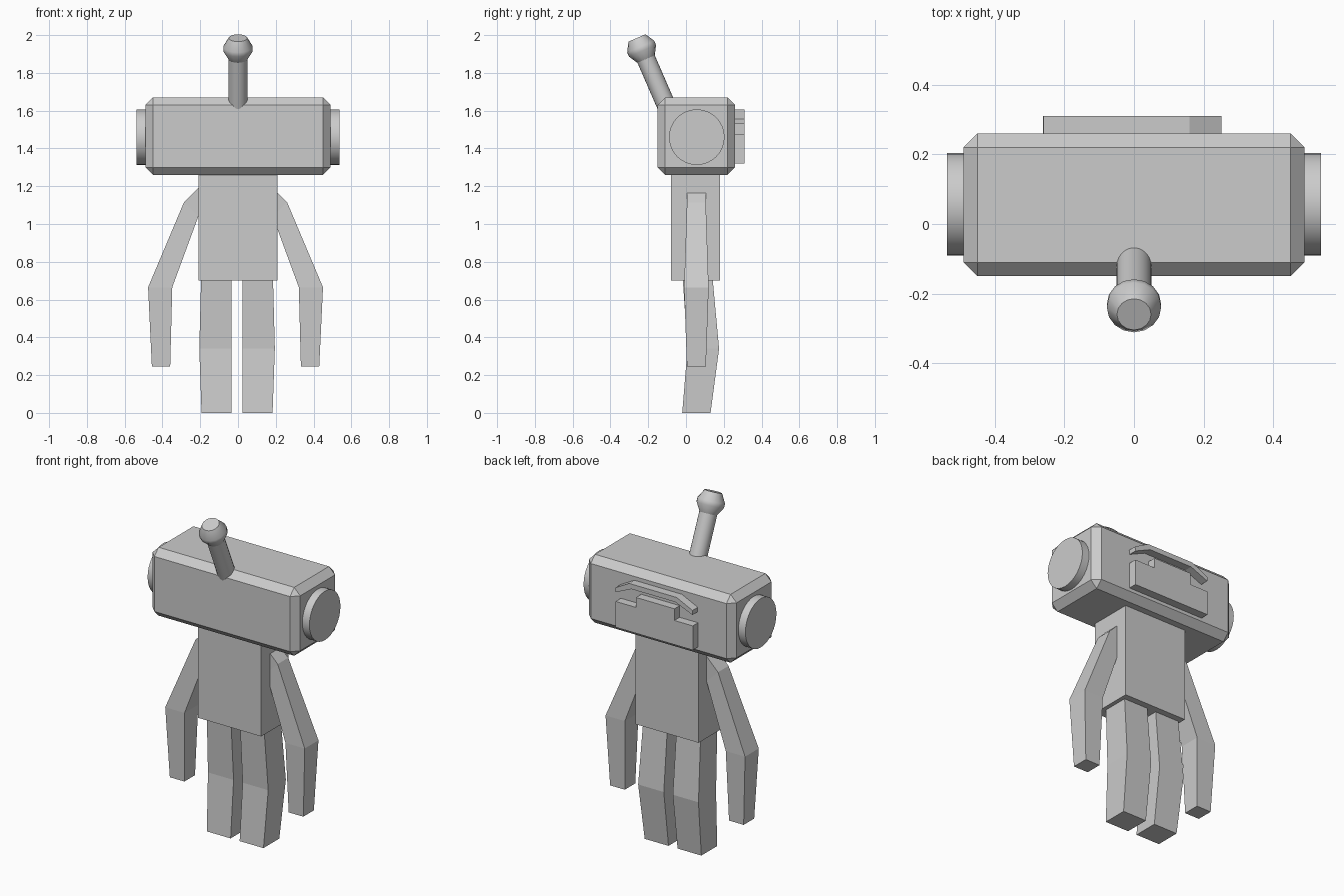
import bpy, bmesh, math
from mathutils import Vector, Matrix

if "Cube" in bpy.data.objects:
    bpy.data.objects.remove(bpy.data.objects["Cube"])


def finish(name, bm):
    bmesh.ops.recalc_face_normals(bm, faces=bm.faces[:])
    me = bpy.data.meshes.new(name)
    bm.to_mesh(me)
    bm.free()
    ob = bpy.data.objects.new(name, me)
    bpy.context.collection.objects.link(ob)
    return ob


def box(name, lo, hi):
    bm = bmesh.new()
    lo, hi = Vector(lo), Vector(hi)
    bmesh.ops.create_cube(bm, size=1, matrix=Matrix.Translation((lo + hi) / 2)
                          @ Matrix.Diagonal((*(hi - lo), 1)))
    return finish(name, bm)


def loft(name, rings):
    """Closed skin through a row of rings with equal point counts."""
    bm = bmesh.new()
    rows = [[bm.verts.new(p) for p in r] for r in rings]
    n = len(rows[0])
    for a, b in zip(rows, rows[1:]):
        for i in range(n):
            j = (i + 1) % n
            bm.faces.new((a[i], a[j], b[j], b[i]))
    bm.faces.new(rows[0])
    bm.faces.new(rows[-1])
    return finish(name, bm)


def lathe(name, base, axis, profile, sides):
    """Revolve (radius, distance) points around an axis."""
    m = Matrix.Translation(base) @ Vector(axis).to_track_quat('Z', 'Y').to_matrix().to_4x4()
    ang = [2 * math.pi * i / sides for i in range(sides)]
    ob = loft(name, [[m @ Vector((r * math.cos(a), r * math.sin(a), h)) for a in ang]
                     for r, h in profile])
    bpy.context.view_layer.objects.active = ob
    ob.select_set(True)
    bpy.ops.object.shade_smooth_by_angle(angle=math.radians(30))
    ob.select_set(False)
    return ob


def plate(name, outline, y0, y1):
    return loft(name, [[(x, y, z) for x, z in outline] for y in (y0, y1)])


# Chamfered head
head = box("head", (-.49, -.15, 1.26), (.49, .26, 1.67))
bev = head.modifiers.new("chamfer", 'BEVEL')
bev.width = .04
bev.segments = 1

# Torso
box("torso", (-.21, -.08, .70), (.21, .18, 1.27))

# Leaning antenna with a faceted knob
lean = math.radians(23.5)
axis = Vector((0, -math.sin(lean), math.cos(lean)))
knob = Vector((0, -.235, 1.928))
lathe("antenna_rod", knob - axis * .36, axis, [(.05, 0), (.05, .31)], 24)
lathe("antenna_knob", knob, axis, [(.049, -.062), (.078, -.012), (.078, .012), (.049, .062)], 16)

# Back panel with raised middle, and drooping bar above it
plate("back_panel", [(-.262, 1.32), (.25, 1.32), (.25, 1.475), (.115, 1.475), (.115, 1.535),
                     (-.14, 1.535), (-.14, 1.465), (-.262, 1.465)], .25, .31)
plate("back_bar", [(-.26, 1.53), (-.145, 1.577), (.145, 1.577), (.25, 1.53),
                   (.252, 1.557), (.16, 1.607), (-.155, 1.607), (-.26, 1.557)], .25, .31)

# Arm sections: inner point, outer point, half depth; leg: inner, outer, back/front y, z
arm = [((.346, .245), (.443, .245), .05), ((.335, .665), (.463, .665), .065),
       ((.197, 1.04), (.273, 1.115), .05), ((.14, 1.06), (.18, 1.207), .05)]
leg = [(.03, .188, -.02, .13, 0), (.03, .2, .008, .175, .34), (.03, .19, -.018, .14, .72)]

for side, s in (("left", -1), ("right", 1)):
    # Ear discs
    lathe(side + "_ear", (s * .44, .057, 1.46), (s, 0, 0), [(.147, 0), (.147, .097)], 32)
    # Bent arms
    loft(side + "_arm", [[(s * a - .013, .055 - d, za), (s * b - .013, .055 - d, zb),
                          (s * b - .013, .055 + d, zb), (s * a - .013, .055 + d, za)]
                         for (a, za), (b, zb), d in arm])
    # Bent legs
    loft(side + "_leg", [[(s * a - .005, f, z), (s * b - .005, f, z),
                          (s * b - .005, k, z), (s * a - .005, k, z)]
                         for a, b, f, k, z in leg])
